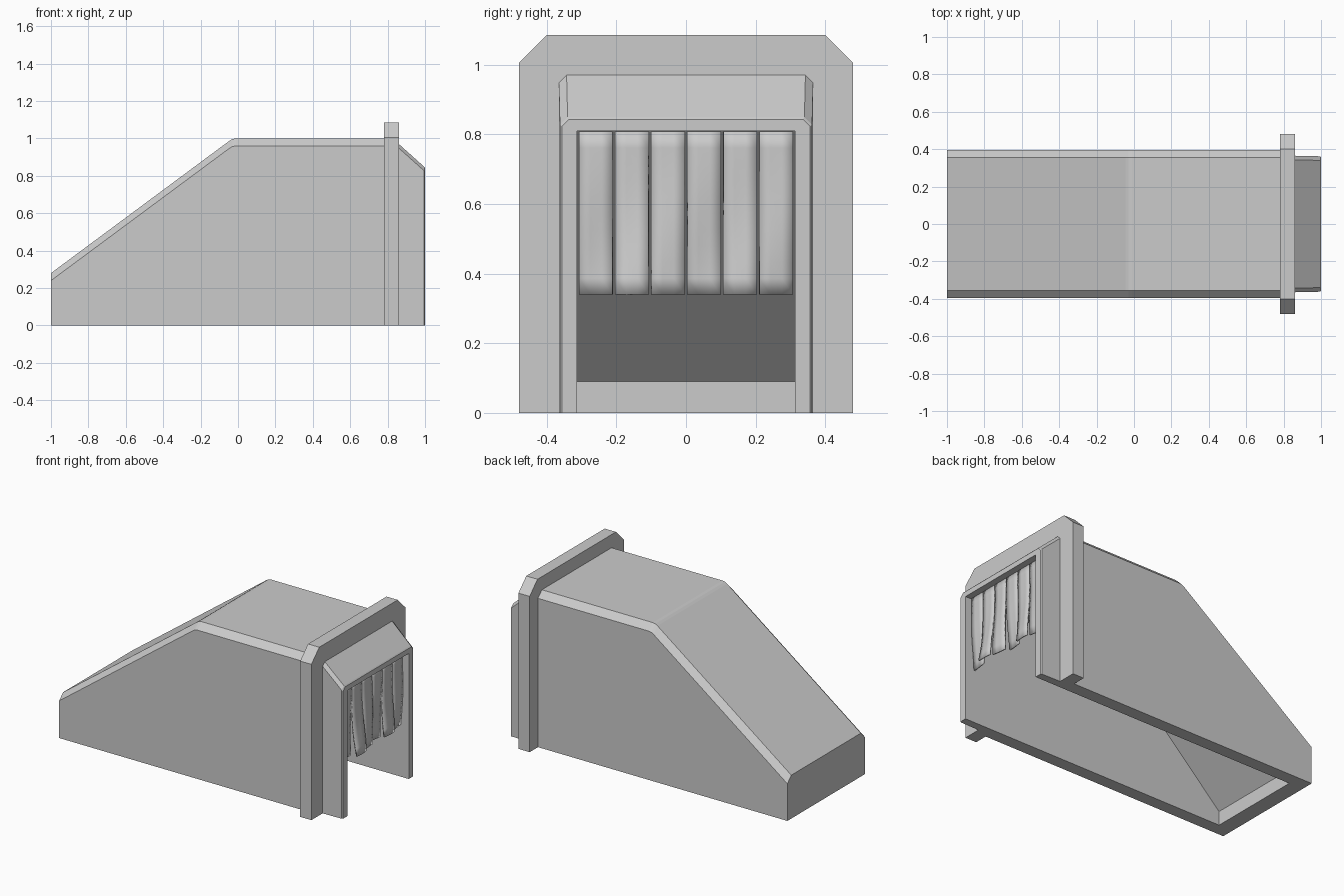
import bpy
import bmesh
import math

if "Cube" in bpy.data.objects:
    bpy.data.objects.remove(bpy.data.objects["Cube"])


def make_object(name, bm):
    bmesh.ops.recalc_face_normals(bm, faces=bm.faces[:])
    mesh = bpy.data.meshes.new(name)
    bm.to_mesh(mesh)
    bm.free()
    obj = bpy.data.objects.new(name, mesh)
    bpy.context.collection.objects.link(obj)
    return obj


def loft(name, rings):
    """Closed solid through rings that have equal point counts."""
    bm = bmesh.new()
    loops = [[bm.verts.new(p) for p in ring] for ring in rings]
    n = len(loops[0])
    for a, b in zip(loops, loops[1:]):
        for i in range(n):
            j = (i + 1) % n
            bm.faces.new((a[i], a[j], b[j], b[i]))
    bm.faces.new(loops[0])
    bm.faces.new(loops[-1])
    return make_object(name, bm)


def arch(x, half, top, cut):
    """Upright cross-section with chamfered top corners."""
    side = [(half, 0), (half, top - cut), (half - cut, top)]
    return [(x, y, z) for y, z in side] + [(x, -y, z) for y, z in reversed(side)]


# Sloping housing, bend slightly rounded
ridge = [(-1, 0.28), (-0.045, 0.988), (-0.03, 0.997), (-0.01, 1.0), (0.78, 1.0)]
housing = loft("housing", [arch(x, 0.395, z, 0.04) for x, z in ridge])

# Wide collar around the entrance
collar = loft("collar", [arch(x, 0.48, 1.085, 0.08) for x in (0.78, 0.86)])

# Tapered entrance hood with a small edge bevel
hood = loft("entrance_hood", [arch(0.86, 0.365, 0.97, 0.022),
                              arch(0.994, 0.362, 0.85, 0.022),
                              arch(1.0, 0.356, 0.843, 0.02)])

# Tunnel cutter: open below and at the entrance, sloped at the far end
tunnel = [(-0.9, -0.1), (-0.9, 0.09), (-0.15, 0.81), (1.1, 0.81), (1.1, -0.1)]
cutter = loft("tunnel_cutter", [[(x, y, z) for x, z in tunnel] for y in (-0.313, 0.313)])
cutter.hide_render = True
cutter.display_type = 'WIRE'
for obj in (housing, collar, hood):
    mod = obj.modifiers.new("tunnel", 'BOOLEAN')
    mod.operation = 'DIFFERENCE'
    mod.solver = 'EXACT'
    mod.object = cutter

# Hanging curtain strips, each with its own swing
PITCH, GAP, ROWS, COLS = 0.1035, 0.007, 10, 3
swings = [-0.01, 0.03, 0.015, -0.015, 0.01, -0.005]
for i, swing in enumerate(swings):
    bm = bmesh.new()
    grid = []
    for r in range(ROWS + 1):
        t = r / ROWS
        row = []
        for c in range(COLS + 1):
            u = c / COLS
            y = -0.3105 + i * PITCH + GAP / 2 + u * (PITCH - GAP)
            x = 0.955 + swing * t * t + 0.008 * t * math.sin(5 * t + 2 * i + 2 * u)
            row.append(bm.verts.new((x, y, 0.808 - 0.468 * t)))
        grid.append(row)
    for a, b in zip(grid, grid[1:]):
        for c in range(COLS):
            bm.faces.new((a[c], a[c + 1], b[c + 1], b[c]))
    strip = make_object(f"curtain_strip_{i + 1}", bm)
    solid = strip.modifiers.new("thickness", 'SOLIDIFY')
    solid.thickness = 0.01
    solid.offset = 0
    strip.data.shade_smooth()
    strip.data.set_sharp_from_angle(angle=math.radians(35))
